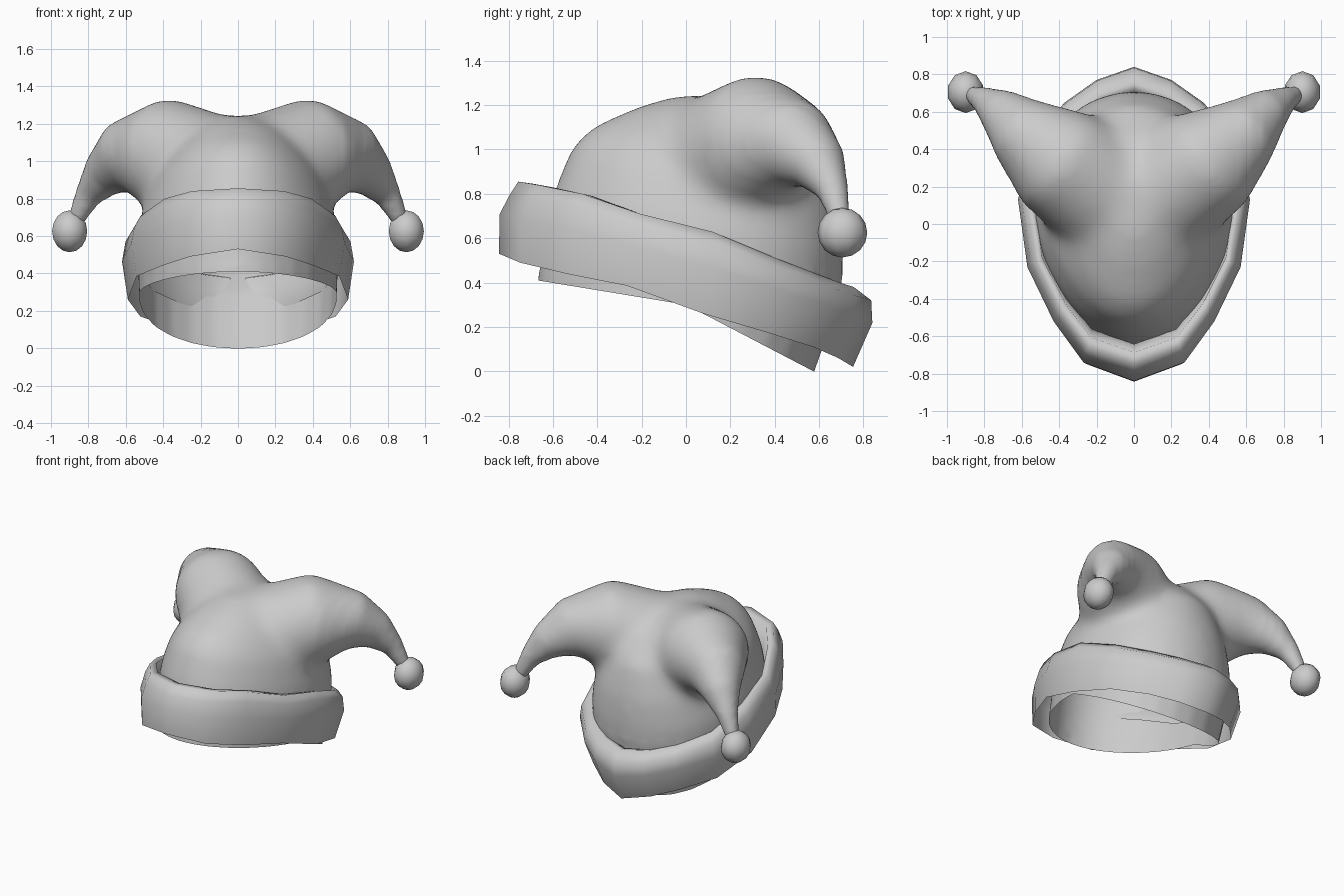
import bpy, bmesh, math
from mathutils import Vector

cube = bpy.data.objects.get("Cube")
if cube:
    bpy.data.objects.remove(cube, do_unlink=True)

felt = bpy.data.materials.new("grey_felt")
felt.use_nodes = True
GREY = (0.6, 0.6, 0.6, 1)
felt.diffuse_color = GREY
felt.node_tree.nodes["Principled BSDF"].inputs["Base Color"].default_value = GREY


def loft(bm, rings, caps):
    """Skin closed rings of points, optionally capping both ends."""
    rows = [[bm.verts.new(p) for p in ring] for ring in rings]
    n = len(rows[0])
    for a, b in zip(rows, rows[1:]):
        for i in range(n):
            j = (i + 1) % n
            bm.faces.new((a[i], a[j], b[j], b[i]))
    if caps:
        bm.faces.new(rows[0][::-1])
        bm.faces.new(rows[-1])


def finish(name, bm):
    bmesh.ops.recalc_face_normals(bm, faces=bm.faces)
    for f in bm.faces:
        f.smooth = True
    mesh = bpy.data.meshes.new(name)
    bm.to_mesh(mesh)
    bm.free()
    mesh.materials.append(felt)
    obj = bpy.data.objects.new(name, mesh)
    bpy.context.collection.objects.link(obj)
    return obj


def dome_ring(fy, fz, by, bz, width, n=28):
    """Tilted egg, narrower in front, from a front point to a back point."""
    ring = []
    for i in range(n):
        a = math.tau * i / n
        t = (1 - math.cos(a)) / 2
        x = width * math.sin(a) * (0.86 + 0.22 * t)
        ring.append((x, fy + (by - fy) * t, fz + (bz - fz) * t))
    return ring


def horn_rings(side, n=20):
    """Round sections from the wide root along the drooping horn."""
    path = [(0.0, 0.10, 0.86, 0.37), (0.20, 0.20, 0.93, 0.345), (0.42, 0.35, 1.05, 0.30),
            (0.60, 0.50, 1.02, 0.20), (0.71, 0.60, 0.93, 0.13),
            (0.80, 0.66, 0.82, 0.075), (0.875, 0.70, 0.67, 0.045)]
    pts = [Vector((side * x, y, z)) for x, y, z, r in path]
    rings = []
    for i, p in enumerate(pts):
        t = (pts[min(i + 1, len(pts) - 1)] - pts[max(i - 1, 0)]).normalized()
        u = t.cross(Vector((0, 0, 1))).normalized()
        v = u.cross(t)
        r = path[i][3]
        rings.append([p + r * (u * math.cos(math.tau * k / n) + v * math.sin(math.tau * k / n))
                      for k in range(n)])
    return rings


# Dome and two horns, fused into one soft skin
bm = bmesh.new()
loft(bm, [dome_ring(*r) for r in (
    (-0.68, 0.25, 0.53, -0.20, 0.52), (-0.67, 0.41, 0.58, 0.0, 0.54),
    (-0.64, 0.62, 0.69, 0.30, 0.55), (-0.60, 0.81, 0.715, 0.50, 0.55),
    (-0.52, 1.01, 0.70, 0.72, 0.49), (-0.43, 1.10, 0.64, 0.95, 0.39),
    (-0.23, 1.19, 0.48, 1.12, 0.27), (-0.05, 1.245, 0.22, 1.24, 0.10))], True)
for side in (1, -1):
    loft(bm, horn_rings(side), True)
source = finish("skin_source", bm)
remesh = source.modifiers.new("fuse", "REMESH")
remesh.mode = "VOXEL"
remesh.voxel_size = 0.022
soften = source.modifiers.new("soften", "SMOOTH")
soften.factor = 0.5
soften.iterations = 10
skin = bpy.data.meshes.new_from_object(
    source.evaluated_get(bpy.context.evaluated_depsgraph_get()))
bpy.data.objects.remove(source, do_unlink=True)

# Blend the horn roots into the dome, leaving the thin tips alone
bm = bmesh.new()
bm.from_mesh(skin)
bpy.data.meshes.remove(skin)
for reach in (0.68, 0.62, 0.56):
    roots = [v for v in bm.verts if abs(v.co.x) < reach and v.co.z > 0.45]
    for _ in range(9):
        bmesh.ops.smooth_vert(bm, verts=roots, factor=0.5,
                              use_axis_x=True, use_axis_y=True, use_axis_z=True)

# Open the hat below a bent, back-sloping hem
hem = Vector((0, 0, 0.30))
normals = [Vector((0, 0.11, 0.67)).normalized(), Vector((0, 0.30, 0.575)).normalized()]
for no in normals:
    bmesh.ops.bisect_plane(bm, geom=bm.verts[:] + bm.edges[:] + bm.faces[:],
                           plane_co=hem, plane_no=no)
below = [f for f in bm.faces
         if all((f.calc_center_median() - hem).dot(no) < 0 for no in normals)]
bmesh.ops.delete(bm, geom=below, context="FACES")
finish("hat_body", bm)

# Turned-up band: x, y, lower z, upper z for one half, front to back
half = [(0, -0.84, 0.53, 0.855), (0.27, -0.74, 0.49, 0.84), (0.43, -0.52, 0.44, 0.80),
        (0.57, -0.23, 0.385, 0.71), (0.62, 0.13, 0.26, 0.63), (0.55, 0.45, 0.17, 0.51),
        (0.37, 0.65, 0.11, 0.44), (0.2, 0.77, 0.06, 0.40), (0, 0.84, 0.02, 0.38)]
outline = half + [(-x, y, lo, hi) for x, y, lo, hi in half[-2:0:-1]]
bm = bmesh.new()
loft(bm, [
    [(x * 0.95, y * 0.95 - 0.045, lo) for x, y, lo, hi in outline],
    [(x, y, lo + (hi - lo) * 0.55) for x, y, lo, hi in outline],
    [(x * 0.97, y * 0.97 + 0.02, hi - 0.06) for x, y, lo, hi in outline],
    [(x * 0.91, y * 0.90, hi) for x, y, lo, hi in outline],
    [(x * 0.86, y * 0.83 + 0.01, hi - 0.01) for x, y, lo, hi in outline],
    [(x * 0.84, y * 0.80 + 0.03, hi - 0.2) for x, y, lo, hi in outline]], False)
finish("turned_up_band", bm)

# Round bobbles on the horn tips
for side, name in ((1, "left_bobble"), (-1, "right_bobble")):
    bm = bmesh.new()
    bmesh.ops.create_uvsphere(bm, u_segments=10, v_segments=8, radius=0.112)
    for v in bm.verts:
        v.co = Vector((v.co.x * 0.88 + side * 0.9, v.co.y + 0.705, v.co.z + 0.625))
    finish(name, bm)
